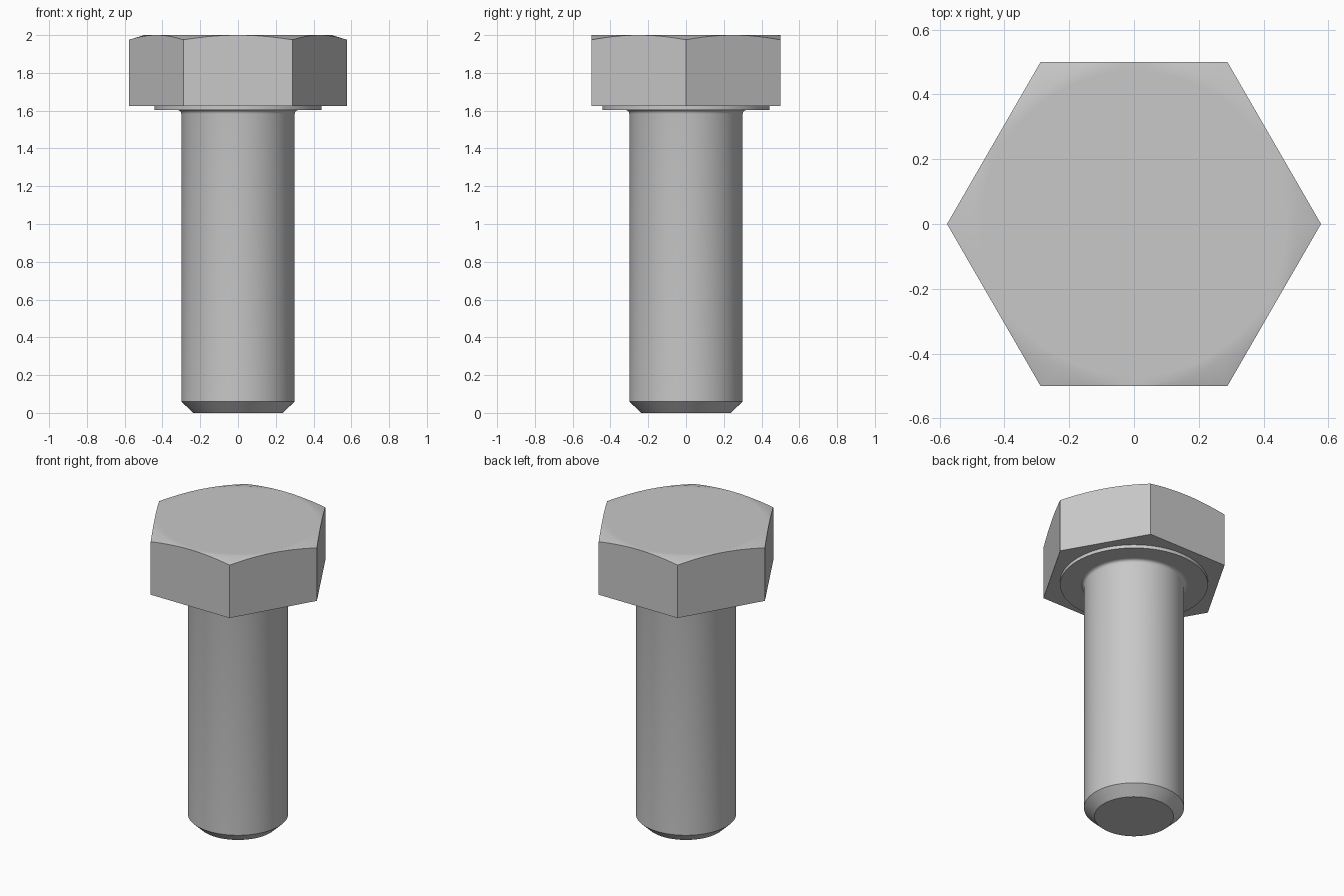
import bpy
import bmesh
from math import cos, sin, pi, radians

SEGMENTS = 96
FLAT = 0.5        # centre to flat of the hexagon
SLOPE = 0.32      # fall of the conical chamfer on the head

cube = bpy.data.objects.get("Cube")
if cube:
    bpy.data.objects.remove(cube, do_unlink=True)

steel = bpy.data.materials.new("steel_grey")
steel.use_nodes = True
colour = (0.58, 0.58, 0.58, 1)
steel.diffuse_color = colour
steel.node_tree.nodes["Principled BSDF"].inputs["Base Color"].default_value = colour


def hex_radius(a):
    return FLAT / cos(a % (pi / 3) - pi / 6)


def circle(r, z):
    return lambda a: (r, z)


def loft(name, rings):
    """Skin rings, each giving (radius, height) at an angle, and cap both ends."""
    bm = bmesh.new()
    loops = []
    for ring in rings:
        loop = []
        for i in range(SEGMENTS):
            a = 2 * pi * i / SEGMENTS
            r, z = ring(a)
            loop.append(bm.verts.new((r * cos(a), r * sin(a), z)))
        loops.append(loop)
    for low, high in zip(loops, loops[1:]):
        for i in range(SEGMENTS):
            j = (i + 1) % SEGMENTS
            bm.faces.new((low[i], low[j], high[j], high[i]))
    bm.faces.new(loops[0][::-1])
    bm.faces.new(loops[-1])
    bmesh.ops.recalc_face_normals(bm, faces=bm.faces)
    mesh = bpy.data.meshes.new(name)
    bm.to_mesh(mesh)
    bm.free()
    mesh.materials.append(steel)
    obj = bpy.data.objects.new(name, mesh)
    bpy.context.collection.objects.link(obj)
    bpy.ops.object.select_all(action='DESELECT')
    obj.select_set(True)
    bpy.context.view_layer.objects.active = obj
    bpy.ops.object.shade_smooth_by_angle(angle=radians(25))


# Hexagonal head: flat sides whose top edges arc where the chamfer cone meets them
loft("hex_head", [
    lambda a: (hex_radius(a), 1.625),
    lambda a: (hex_radius(a), 2 - SLOPE * (hex_radius(a) - FLAT)),
    circle(0.497, 2),
    circle(0.47, 2),
])

# Thin round bearing face under the head
loft("washer_face", [circle(0.443, 1.603), circle(0.443, 1.625)])

# Shank with chamfered tip and a small fillet into the bearing face
fillet = [circle(0.32 - 0.02 * cos(t * pi / 8), 1.583 + 0.02 * sin(t * pi / 8))
          for t in range(5)]
loft("shank", [circle(0.237, 0), circle(0.3, 0.06)] + fillet)
